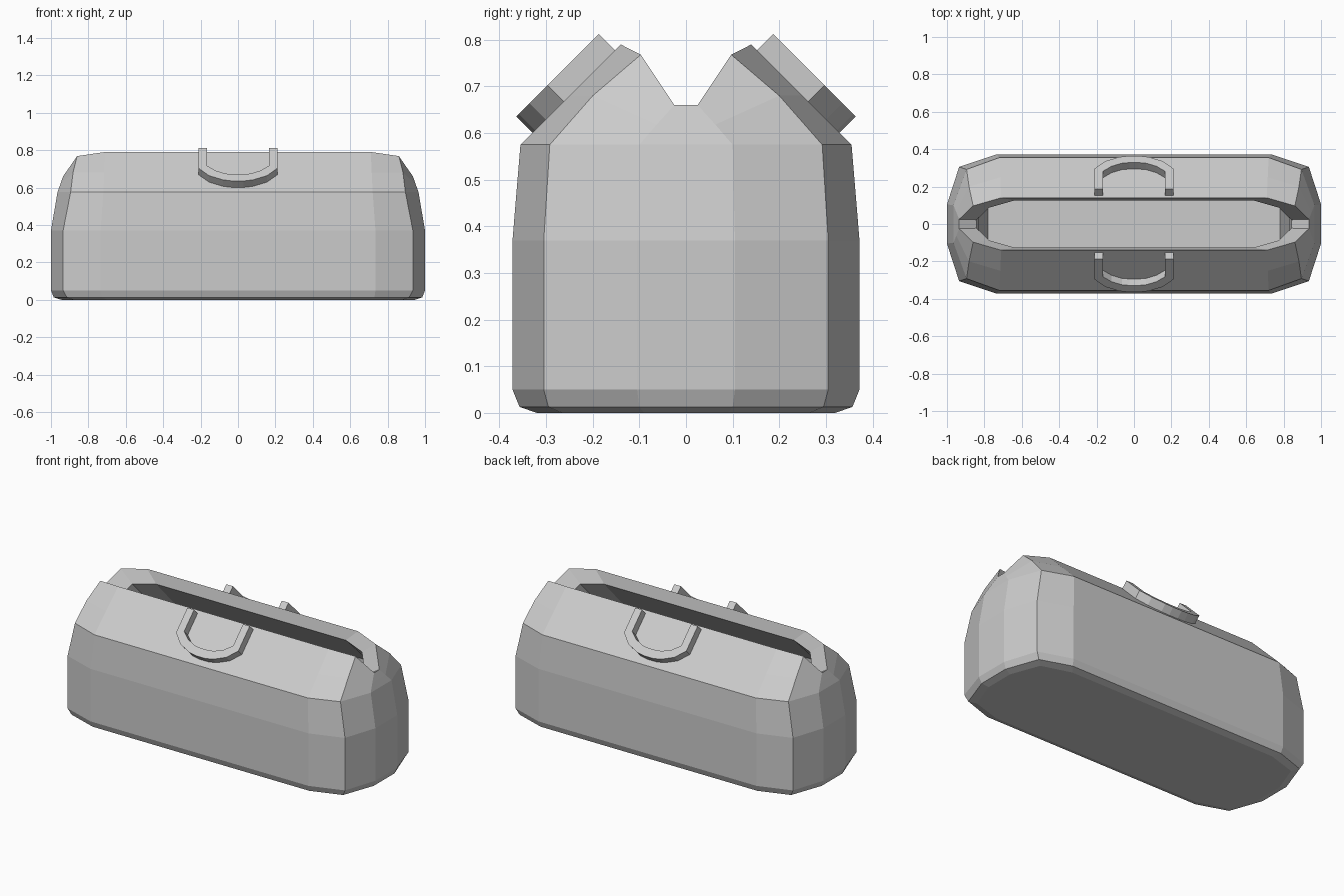
import bpy, bmesh

if "Cube" in bpy.data.objects:
    bpy.data.objects.remove(bpy.data.objects["Cube"])


def make_object(name, bm):
    bmesh.ops.recalc_face_normals(bm, faces=bm.faces)
    mesh = bpy.data.meshes.new(name)
    bm.to_mesh(mesh)
    bm.free()
    obj = bpy.data.objects.new(name, mesh)
    bpy.context.collection.objects.link(obj)
    return obj


def ring(bm, quarter):
    # mirror three (x, y, z) points into a closed twelve-sided ring
    a = list(quarter)
    pts = [(x, y, z) for x, y, z in a]
    pts += [(x, -y, z) for x, y, z in reversed(a)]
    pts += [(-x, -y, z) for x, y, z in a]
    pts += [(-x, y, z) for x, y, z in reversed(a)]
    return [bm.verts.new(p) for p in pts]


def level(z, side, corner, end):
    return [(*side, z), (*corner, z), (*end, z)]


# bag body: outer shell rising to the rim, then the inner shell down to the floor
rim = [(.71, .14, .79), (.86, .097, .768), (.935, .025, .66)]
shell = [
    level(0, (.70, .32), (.88, .265), (.945, .09)),
    level(.013, (.73, .357), (.915, .295), (.985, .1)),
    level(.05, (.735, .372), (.935, .305), (1.0, .105)),
    level(.37, (.735, .372), (.935, .305), (1.0, .105)),
    level(.575, (.72, .355), (.895, .292), (.965, .1)),
    [(.715, .25, .68), (.882, .2, .68), (.95, .063, .618)],
    rim,
    [(x * .9, y * .9, z * .9 + .01) for x, y, z in rim],
    level(.53, (.65, .315), (.77, .25), (.83, .09)),
    level(.05, (.65, .33), (.76, .26), (.78, .09)),
]
bm = bmesh.new()
rings = [ring(bm, q) for q in shell]
for lo, hi in zip(rings, rings[1:]):
    for i in range(12):
        j = (i + 1) % 12
        bm.faces.new((lo[i], lo[j], hi[j], hi[i]))
bm.faces.new(rings[0])
bm.faces.new(rings[-1])
make_object("bag_body", bm)

# U-shaped handles lying on the sloped sides; (x, distance down the slope)
outer = [(.21, 0), (.21, .155), (.155, .21), (.08, .242), (.03, .25)]
inner = [(.165, 0), (.165, .135), (.12, .172), (.065, .195), (.025, .2)]


def full(half):
    return half + [(-x, t) for x, t in reversed(half)]


def handle(name, sign):
    bm = bmesh.new()
    r = .7071

    def row(pts, depth):
        return [bm.verts.new((x, sign * (.187 + r * (t - depth)), .812 - r * (t + depth)))
                for x, t in pts]
    loops = [row(full(outer), 0), row(full(inner), 0),
             row(full(inner), .055), row(full(outer), .055)]
    for k in range(4):
        a, b = loops[k], loops[(k + 1) % 4]
        for i in range(len(a) - 1):
            bm.faces.new((a[i], a[i + 1], b[i + 1], b[i]))
    for i in (0, -1):
        bm.faces.new([loop[i] for loop in loops])
    make_object(name, bm)


handle("front_handle", -1)
handle("back_handle", 1)
